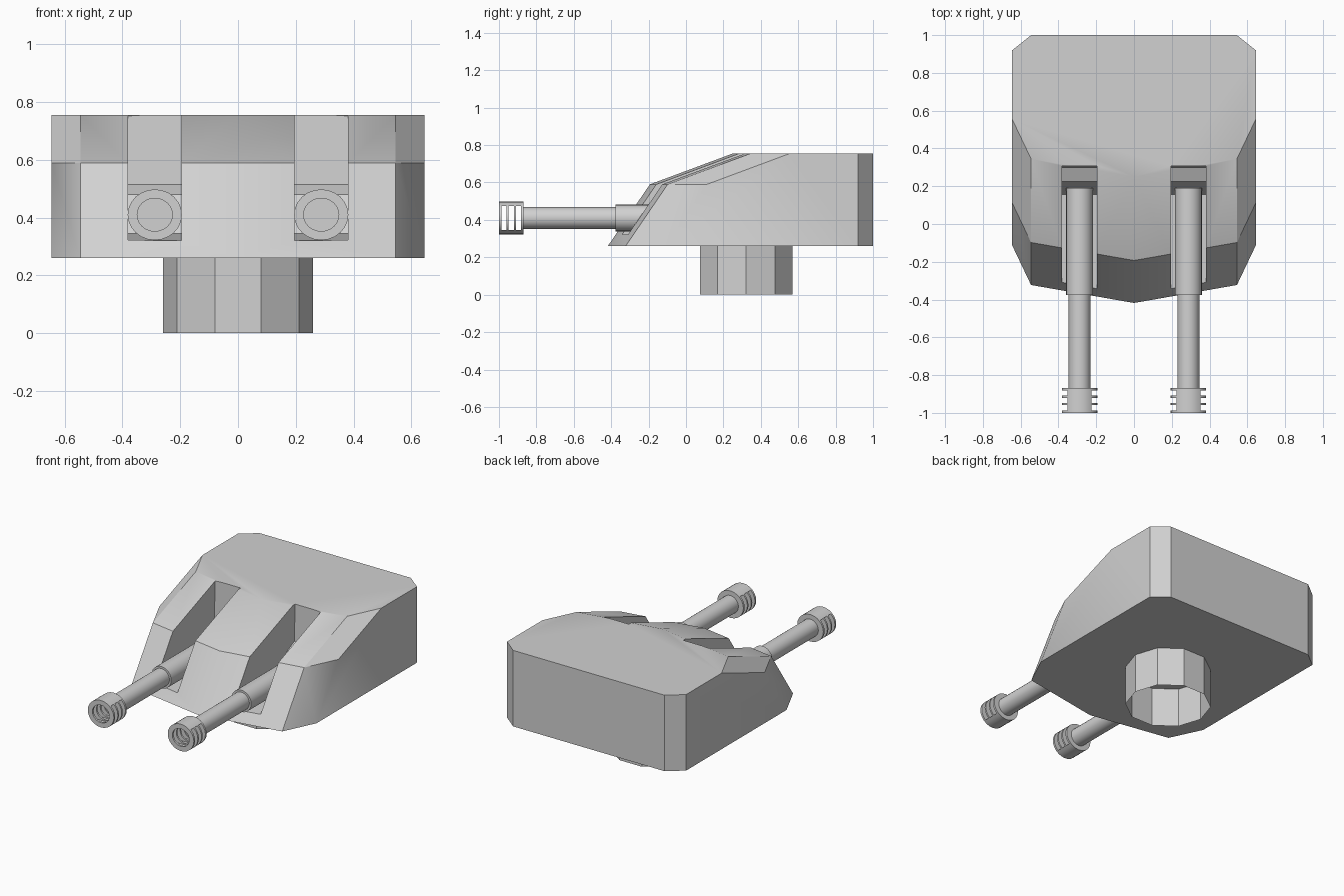
import bpy, bmesh, math
from mathutils import Matrix, Vector

if "Cube" in bpy.data.objects:
    bpy.data.objects.remove(bpy.data.objects["Cube"], do_unlink=True)

grey = bpy.data.materials.new("light grey")
grey.use_nodes = True
grey.diffuse_color = (0.64, 0.64, 0.64, 1)
grey.node_tree.nodes["Principled BSDF"].inputs["Base Color"].default_value = (0.64, 0.64, 0.64, 1)


def make(name, bm):
    bmesh.ops.recalc_face_normals(bm, faces=bm.faces)
    mesh = bpy.data.meshes.new(name)
    bm.to_mesh(mesh)
    bm.free()
    mesh.materials.append(grey)
    obj = bpy.data.objects.new(name, mesh)
    bpy.context.collection.objects.link(obj)
    return obj


def activate(obj):
    bpy.ops.object.select_all(action='DESELECT')
    obj.select_set(True)
    bpy.context.view_layer.objects.active = obj


def smooth(obj, degrees=30):
    activate(obj)
    bpy.ops.object.shade_smooth_by_angle(angle=math.radians(degrees))


def cut(obj, cutter):
    activate(obj)
    mod = obj.modifiers.new("cut", 'BOOLEAN')
    mod.operation = 'DIFFERENCE'
    mod.solver = 'EXACT'
    mod.object = cutter
    bpy.ops.object.modifier_apply(modifier=mod.name)
    bpy.data.objects.remove(cutter, do_unlink=True)


def lathe(name, profile, x, z, sides=24, squash=1.0):
    """Closed solid turned about the y axis from (radius, y) pairs."""
    bm = bmesh.new()
    rings = []
    for r, y in profile:
        if r == 0:
            rings.append([bm.verts.new((x, y, z))] * sides)
        else:
            rings.append([bm.verts.new((x + r * math.cos(a), y, z + squash * r * math.sin(a)))
                          for a in (2 * math.pi * i / sides for i in range(sides))])
    for a, b in zip(rings, rings[1:]):
        for i in range(sides):
            j = (i + 1) % sides
            quad = list(dict.fromkeys((a[i], a[j], b[j], b[i])))
            bm.faces.new(quad)
    return make(name, bm)


def box(name, lo, hi):
    bm = bmesh.new()
    lo, hi = Vector(lo), Vector(hi)
    mat = Matrix.Translation((lo + hi) / 2) @ Matrix.Diagonal((*(hi - lo), 1))
    bmesh.ops.create_cube(bm, size=1, matrix=mat)
    return make(name, bm)


def prism(name, profile, x0, x1):
    """Extrude a (y, z) profile along x."""
    bm = bmesh.new()
    face = bm.faces.new([bm.verts.new((x0, y, z)) for y, z in profile])
    ext = bmesh.ops.extrude_face_region(bm, geom=[face])
    moved = [v for v in ext["geom"] if isinstance(v, bmesh.types.BMVert)]
    bmesh.ops.translate(bm, verts=moved, vec=(x1 - x0, 0, 0))
    return make(name, bm)


# Armoured housing: one arrow-shaped front edge set back at three heights
nose = [(0, 0), (0.545, 0.095), (0.645, 0.305)]
bm = bmesh.new()
for z, y0 in ((0.26, -0.418), (0.59, -0.193), (0.755, 0.25)):
    for s in (-1, 1):
        for x, dy in nose:
            if x or s > 0:
                bm.verts.new((s * x, y0 + dy, z))
for z in (0.26, 0.755):
    for s in (-1, 1):
        bm.verts.new((s * 0.645, 0.92, z))
        bm.verts.new((s * 0.545, 1.0, z))
bmesh.ops.convex_hull(bm, input=bm.verts)
bmesh.ops.dissolve_limit(bm, angle_limit=math.radians(1), verts=bm.verts, edges=bm.edges)
housing = make("housing", bm)

# Two stepped slots for the barrels
slot = [(-0.6, 0.308), (0.155, 0.345), (0.225, 0.48), (0.30, 0.515),
        (0.308, 0.755), (0.308, 0.95), (-0.6, 0.95)]
for s in (-1, 1):
    cut(housing, prism("slot_cutter", slot, s * 0.196, s * 0.38))
smooth(housing)

# Barrels with sleeves and slotted muzzles
for side, s in (("left", 1), ("right", -1)):
    x, z = s * 0.288, 0.41
    sleeve = lathe(side + "_barrel_sleeve",
                   [(0, 0.19), (0.071, 0.19), (0.071, -0.377), (0, -0.377)], x, z)
    barrel = lathe(side + "_barrel",
                   [(0, -0.30), (0.058, -0.30), (0.058, -0.872), (0, -0.872)], x, z)
    muzzle = lathe(side + "_muzzle",
                   [(0, -0.868), (0.094, -0.868), (0.094, -1.0), (0.061, -1.0),
                    (0.061, -0.876), (0, -0.876)], x, z, squash=0.935)
    for y in (-0.973, -0.934, -0.895):
        cut(muzzle, box("vent_cutter", (x - 0.15, y - 0.014, z - 0.064),
                        (x + 0.15, y + 0.014, z + 0.064)))
    for part in (sleeve, barrel, muzzle):
        smooth(part)

# Hollow ten-sided mounting post, open underneath
bm = bmesh.new()
bmesh.ops.create_cone(bm, cap_ends=False, segments=10, radius1=0.26, radius2=0.26, depth=0.26,
                      matrix=Matrix.Translation((0, 0.322, 0.13)) @ Matrix.Rotation(math.pi / 2, 4, 'Z'))
make("mounting_post", bm)
